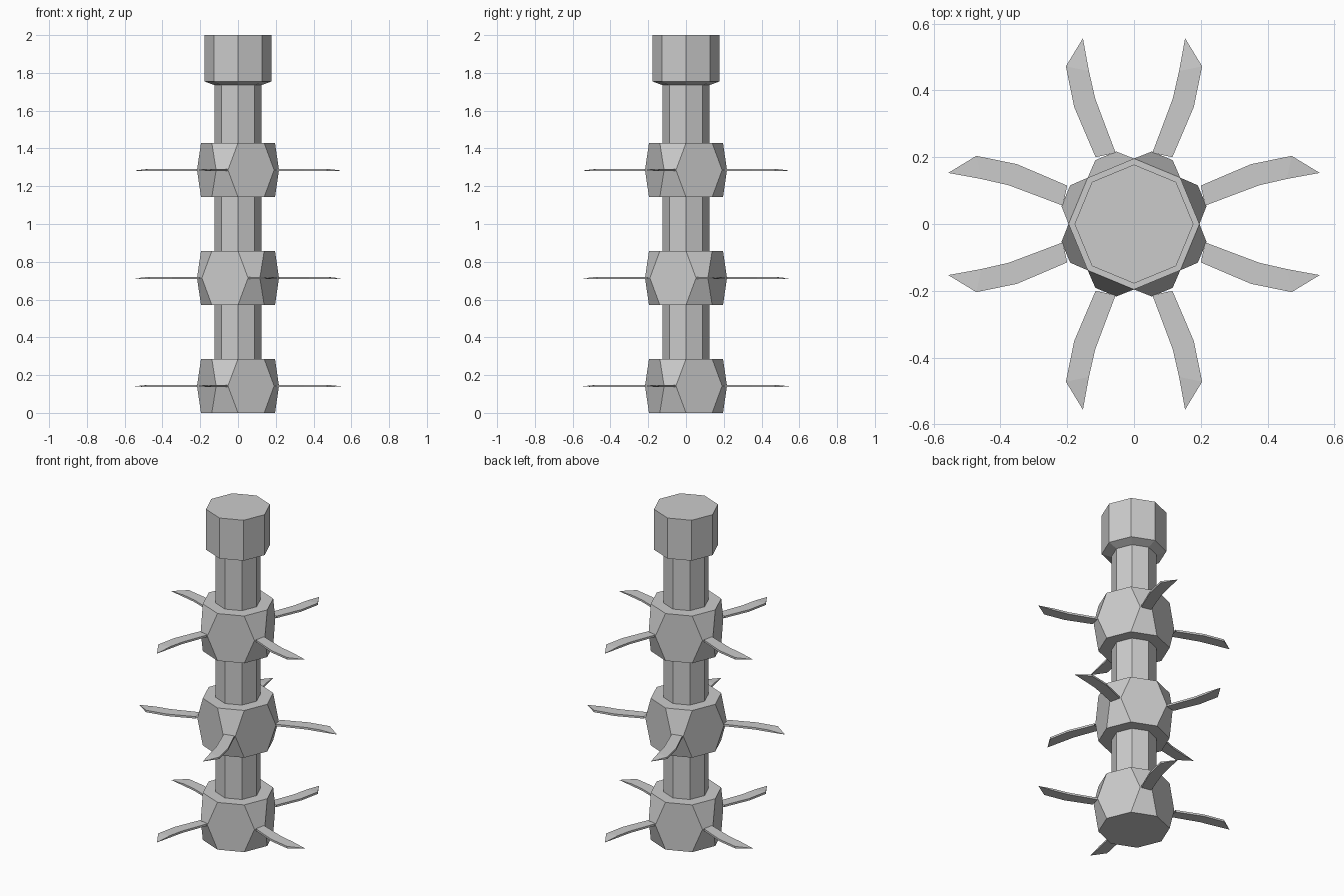
import bpy, bmesh
from math import cos, sin, pi, hypot, atan2

if "Cube" in bpy.data.objects:
    bpy.data.objects.remove(bpy.data.objects["Cube"])

STEP = 2 / 7           # height of one segment
OCT = [i * pi / 4 for i in range(8)]


def finish(bm, name):
    bmesh.ops.recalc_face_normals(bm, faces=bm.faces[:])
    me = bpy.data.meshes.new(name)
    bm.to_mesh(me)
    bm.free()
    ob = bpy.data.objects.new(name, me)
    bpy.context.collection.objects.link(ob)
    return ob


def ring(bm, r, z, angles=OCT):
    return [bm.verts.new((r * cos(a), r * sin(a), z)) for a in angles]


def octagon_post(name, profile, cap_top=False):
    bm = bmesh.new()
    rings = [ring(bm, r, z) for r, z in profile]
    for a, b in zip(rings, rings[1:]):
        for i in range(8):
            j = (i + 1) % 8
            bm.faces.new((a[i], a[j], b[j], b[i]))
    if cap_top:
        bm.faces.new(rings[-1])
    return finish(bm, name)


def collar(name, z0, side):
    # wide hexagon faces alternate with narrow-waisted pairs of trapezoids
    bm = bmesh.new()
    h, spread = STEP / 2, 0.152
    waist = []
    for k in range(4):
        c = side * pi / 8 + k * pi / 2
        waist += [c - spread, c + spread]
    start = 0 if side > 0 else -pi / 4
    angles = [start + a for a in OCT]
    bot = ring(bm, 0.196, z0, angles)
    mid = ring(bm, 0.2235, z0 + h, waist)
    top = ring(bm, 0.196, z0 + 2 * h, angles)
    for i in range(0, 8, 2):
        j, n = i + 1, (i + 2) % 8
        bm.faces.new((bot[i], bot[j], mid[j], mid[i]))
        bm.faces.new((mid[i], mid[j], top[j], top[i]))
        bm.faces.new((bot[j], bot[n], mid[n], top[n], top[j], mid[j]))
    bm.faces.new(top)
    bm.faces.new(bot)
    return finish(bm, name)


# plan outline of one curved spike: outer edge, inner edge, tip
OUTER = [(0.200, 0.115), (0.350, 0.179), (0.472, 0.204)]
INNER = [(0.213, 0.055), (0.375, 0.116), (0.458, 0.135)]
TIP = (0.556, 0.153)


def spike(name, z, side, turn):
    bm = bmesh.new()

    def vert(p, dz):
        a, r = side * atan2(p[1], p[0]) + turn, hypot(*p)
        return bm.verts.new((r * cos(a), r * sin(a), z + dz))

    t = 0.006
    sections = [[vert(o, -t), vert(i, -t), vert(i, t), vert(o, t)]
                for o, i in zip(OUTER, INNER)]
    for a, b in zip(sections, sections[1:]):
        for k in range(4):
            n = (k + 1) % 4
            bm.faces.new((a[k], a[n], b[n], b[k]))
    tip, end = vert(TIP, -t / 2), sections[-1]
    for k in range(4):
        bm.faces.new((end[k], end[(k + 1) % 4], tip))
    return finish(bm, name)


# three spiked collars, the middle one mirrored
for level, side in enumerate((-1, 1, -1)):
    z0 = level * 2 * STEP
    collar(f"collar_{level}", z0, side)
    for k in range(4):
        spike(f"spike_{level}_{k}", z0 + STEP / 2, side, k * pi / 2)

# stem pieces between the collars
for level in range(3):
    z0 = (2 * level + 1) * STEP
    octagon_post(f"stem_{level}", [(0.125, z0), (0.125, min(z0 + STEP, 1.735))])

# head with a shallow flared underside
octagon_post("stem_to_head", [(0.125, 1.70), (0.125, 1.735), (0.178, 1.755), (0.178, 2.0)], cap_top=True)
